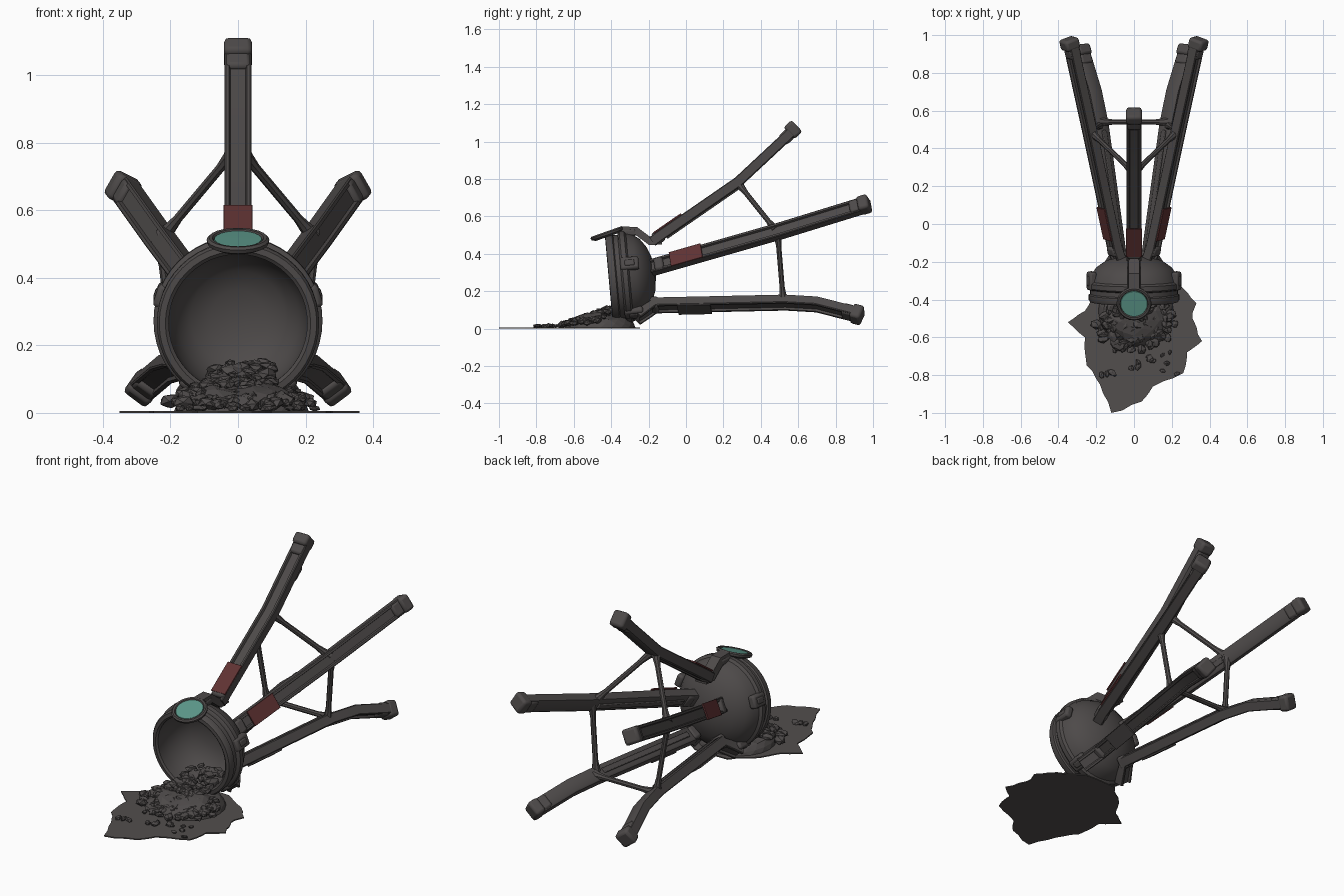
import bpy, bmesh, math, random
from mathutils import Vector, Matrix

random.seed(4)
cube = bpy.data.objects.get("Cube")
if cube:
    bpy.data.objects.remove(cube)


def material(name, rgb):
    m = bpy.data.materials.new(name)
    m.use_nodes = True
    m.diffuse_color = (*rgb, 1)
    m.node_tree.nodes["Principled BSDF"].inputs["Base Color"].default_value = (*rgb, 1)
    return m


iron = material("dark iron", (0.075, 0.068, 0.067))
ash = material("ash grey", (0.085, 0.077, 0.075))
red = material("dull red", (0.115, 0.032, 0.033))
teal = material("teal enamel", (0.11, 0.32, 0.26))


def finish(bm, name, mat, smooth=True, bevel=0):
    bmesh.ops.recalc_face_normals(bm, faces=bm.faces)
    mesh = bpy.data.meshes.new(name)
    bm.to_mesh(mesh)
    bm.free()
    mesh.materials.append(mat)
    ob = bpy.data.objects.new(name, mesh)
    bpy.context.collection.objects.link(ob)
    if bevel:
        mod = ob.modifiers.new("bevel", 'BEVEL')
        mod.width, mod.segments = bevel, 2
    if smooth:
        bpy.ops.object.select_all(action='DESELECT')
        ob.select_set(True)
        bpy.context.view_layer.objects.active = ob
        bpy.ops.object.shade_smooth_by_angle(angle=math.radians(35))
    return ob


def lathe(name, profile, centre, axis, mat, steps=48):
    bm = bmesh.new()
    vs = [bm.verts.new((r, 0, z)) for r, z in profile]
    es = [bm.edges.new(pair) for pair in zip(vs, vs[1:])]
    bmesh.ops.spin(bm, geom=vs + es, cent=(0, 0, 0), axis=(0, 0, 1),
                   angle=math.tau, steps=steps)
    bmesh.ops.remove_doubles(bm, verts=bm.verts, dist=1e-4)
    turn = Vector(axis).to_track_quat('Z', 'Y').to_matrix().to_4x4()
    bm.transform(Matrix.Translation(centre) @ turn)
    return finish(bm, name, mat)


def frame(tangent, out):
    t = tangent.normalized()
    side = t.cross(out).normalized()
    return side, side.cross(t), t


def sweep(name, path, section, out, mat, scales=None):
    """Carry a closed section along a path, its second axis facing out."""
    bm = bmesh.new()
    pts = [Vector(p) for p in path]
    rings = []
    for i, p in enumerate(pts):
        t = pts[min(i + 1, len(pts) - 1)] - pts[max(i - 1, 0)]
        s, n, _ = frame(t, out)
        k = scales[i] if scales else 1
        rings.append([bm.verts.new(p + (s * u + n * v) * k) for u, v in section])
    for a, b in zip(rings, rings[1:]):
        for j in range(len(a)):
            k = (j + 1) % len(a)
            bm.faces.new((a[j], a[k], b[k], b[j]))
    bm.faces.new(rings[0])
    bm.faces.new(rings[-1])
    return finish(bm, name, mat)


def block(name, centre, axes, size, mat, bevel=0.008):
    bm = bmesh.new()
    bmesh.ops.create_cube(bm, size=1)
    rot = Matrix(axes).transposed().to_4x4()
    bm.transform(Matrix.Translation(centre) @ rot @ Matrix.Diagonal((*size, 1)))
    return finish(bm, name, mat, bevel=bevel)


# Tipped bowl with rim, band and hollow inside
mouth, facing = Vector((0, -0.405, 0.265)), Vector((0, -1, -0.09))
bowl = [(0.205, 0), (0.215, 0.008), (0.233, 0.006), (0.24, -0.004), (0.24, -0.03),
        (0.232, -0.036), (0.232, -0.06), (0.245, -0.064), (0.25, -0.07), (0.25, -0.095),
        (0.236, -0.105), (0.225, -0.14), (0.2, -0.175), (0.15, -0.21), (0.08, -0.236),
        (0, -0.245), (0, -0.22), (0.08, -0.21), (0.14, -0.185), (0.18, -0.14),
        (0.2, -0.08), (0.206, -0.04), (0.205, 0)]
lathe("bowl", bowl, mouth, facing, iron)

# Round badge on the upper rim
badge, badge_up = Vector((0, -0.42, 0.505)), (0, -0.33, 0.94)
lathe("badge_frame", [(0, -0.014), (0.07, -0.014), (0.09, -0.004), (0.093, 0.008),
                      (0.086, 0.015), (0.076, 0.014), (0.071, 0.005), (0, 0.005)],
      badge, badge_up, iron, 24)
lathe("badge_inlay", [(0, 0.004), (0.072, 0.004), (0.07, 0.011), (0, 0.012)],
      badge, badge_up, teal, 24)

# Five clips over the band
back = -facing.normalized()
for i in range(5):
    a = math.radians(90 + 72 * i)
    radial = Vector((math.cos(a), 0, math.sin(a)))
    side, n, t = frame(back, radial)
    hub = mouth + back * 0.11
    block("band_clip", hub + n * 0.236, (side, n, t), (0.07, 0.04, 0.1), iron, 0.012)
    block("band_stud", hub + n * 0.25, (side, n, t), (0.035, 0.02, 0.055), iron)

# Legs: channel section, foot, collar and cover plate
channel = [(-0.04, -0.022), (-0.03, -0.028), (0.03, -0.028), (0.04, -0.022),
           (0.04, 0.024), (0.036, 0.028), (0.026, 0.028), (0.022, 0.016),
           (-0.022, 0.016), (-0.026, 0.028), (-0.036, 0.028), (-0.04, 0.024)]


def leg(name, path, out, plate_mat, plate_at, foot_shift=0.0):
    out = Vector(out).normalized()
    pts = [Vector(p) for p in path]
    sweep(name, pts, channel, out, iron)
    # slim raised rib along the inner face
    s, n, t = frame(pts[2] - pts[1], out)
    block(name + "_rib", (pts[1] + pts[2]) / 2 - n * 0.029, (s, n, t),
          (0.03, 0.014, (pts[2] - pts[1]).length * 0.9), iron, 0.004)
    block(name + "_plate", pts[1].lerp(pts[2], plate_at) + n * 0.032, (s, n, t),
          (0.086, 0.009, 0.18), plate_mat, 0.002)
    block(name + "_collar", pts[1] - t * 0.01, (s, n, t),
          (0.075, 0.07, 0.05), iron, 0.012)
    s, n, t = frame(pts[-1] - pts[-2], out)
    block(name + "_foot", pts[-1] + n * foot_shift, (s, n, t),
          (0.084, 0.085, 0.06), iron, 0.014)
    block(name + "_ankle", pts[-1] - t * 0.05, (s, n, t),
          (0.074, 0.066, 0.06), iron, 0.012)


leg("top_leg", [(0, -0.18, 0.465), (0, -0.14, 0.495), (0, 0.28, 0.785), (0, 0.575, 1.06)],
    (0, 0, 1), red, 0.14, 0.005)
sweep("top_bracket", [(0, -0.35, 0.525), (0, -0.27, 0.525), (0, -0.19, 0.465), (0, -0.13, 0.47)],
      [(-0.035, -0.02), (0.035, -0.02), (0.028, 0.02), (-0.028, 0.02)], Vector((0, 0, 1)), iron)

ring = [(0.014 * math.cos(math.tau * k / 8), 0.014 * math.sin(math.tau * k / 8))
        for k in range(8)]


def strut(name, a, b):
    a, b = Vector(a), Vector(b)
    path = [a.lerp(b, f) for f in (0, 0.08, 0.2, 0.8, 0.92, 1)]
    sweep(name, path, ring, Vector((0.3, 0.5, 0.8)), iron, (2, 1.4, 1, 1, 1.4, 2))


for word, m in (("left", 1), ("right", -1)):
    leg(word + "_side_leg", [(m * 0.075, -0.2, 0.32), (m * 0.1, -0.13, 0.34),
                             (m * 0.235, 0.5, 0.52), (m * 0.335, 0.955, 0.66)],
        (m * 0.87, 0, 0.5), red, 0.22, 0.006)
    leg(word + "_lower_leg", [(m * 0.14, -0.26, 0.06), (m * 0.085, -0.16, 0.125),
                              (m * 0.18, 0.53, 0.14), (m * 0.215, 0.7, 0.13),
                              (m * 0.28, 0.915, 0.075)],
        (m * 0.6, 0, -0.8), iron, 0.3)
    strut(word + "_upper_strut", (m * 0.01, 0.28, 0.775), (m * 0.22, 0.48, 0.525))
    strut(word + "_lower_strut", (m * 0.23, 0.49, 0.51), (m * 0.185, 0.52, 0.15))
strut("cross_strut", (0.18, 0.54, 0.15), (-0.18, 0.54, 0.15))

# Spilled ash sheet with a ragged edge
outline = [(-0.2, -0.36), (-0.26, -0.46), (-0.35, -0.52), (-0.26, -0.6), (-0.25, -0.75),
           (-0.18, -0.85), (-0.12, -1), (0.04, -0.94), (0.1, -0.86), (0.26, -0.79),
           (0.28, -0.68), (0.36, -0.62), (0.31, -0.5), (0.33, -0.42), (0.25, -0.33),
           (0.12, -0.25), (-0.08, -0.25)]
bm = bmesh.new()
edge = []
for p, q in zip(outline, outline[1:] + outline[:1]):
    p, q = Vector((*p, 0)), Vector((*q, 0))
    edge.append(bm.verts.new(p))
    for f in (0.33, 0.66):
        jitter = Vector((random.uniform(-1, 1), random.uniform(-1, 1), 0)) * 0.008
        edge.append(bm.verts.new(p.lerp(q, f) + jitter))
sheet = bm.faces.new(edge)
top = bmesh.ops.extrude_face_region(bm, geom=[sheet])
bmesh.ops.translate(bm, vec=(0, 0, 0.006),
                    verts=[v for v in top["geom"] if isinstance(v, bmesh.types.BMVert)])
bmesh.ops.triangulate(bm, faces=[f for f in bm.faces if len(f.verts) > 4])
finish(bm, "ash_sheet", ash, smooth=False)


# Heap of rubble running out of the bowl
def add_rock(bm, pos, size):
    made = bmesh.ops.create_icosphere(bm, subdivisions=1, radius=1)["verts"]
    turn = Matrix.Rotation(random.uniform(0, math.tau), 3, 'Z') \
        @ Matrix.Rotation(random.uniform(-0.5, 0.5), 3, 'X')
    stretch = Vector((random.uniform(0.9, 1.4), random.uniform(0.7, 1), random.uniform(0.55, 0.8)))
    for v in made:
        v.co = turn @ (v.co * random.uniform(0.8, 1.15) * stretch) * size + Vector(pos)
        v.co.z = max(v.co.z, 0.004)


bm = bmesh.new()
bmesh.ops.create_icosphere(bm, subdivisions=3, radius=1)
bm.transform(Matrix.Translation((0.01, -0.46, 0.004)) @ Matrix.Diagonal((0.2, 0.19, 0.085, 1)))
for v in bm.verts:
    v.co.z = max(v.co.z * random.uniform(0.85, 1.1), 0.003)
finish(bm, "rubble_heap", iron, smooth=False)

bm = bmesh.new()
for i in range(130):  # heap outside the mouth
    a, r = random.uniform(0, math.tau), math.sqrt(random.random())
    x, y = 0.01 + 0.21 * r * math.cos(a), -0.53 + 0.14 * r * math.sin(a)
    slope = max(0, min(1, (y + 0.69) / 0.28)) * (1 - (x / 0.26) ** 2)
    add_rock(bm, (x, y, 0.012 + 0.095 * slope), random.uniform(0.016, 0.031))
for i in range(40):  # heap still inside the bowl
    y = random.uniform(-0.42, -0.28)
    x = 0.015 + random.uniform(-0.1, 0.1)
    z = 0.095 + (y + 0.42) * 0.42 - abs(x) * 0.15
    add_rock(bm, (x, y, z), random.uniform(0.018, 0.034))
for i in range(16):  # strays
    x, y = random.uniform(-0.18, 0.23), random.uniform(-0.8, -0.66)
    add_rock(bm, (x, y, 0.014), random.uniform(0.01, 0.022))
finish(bm, "rubble_rocks", iron, smooth=False)
